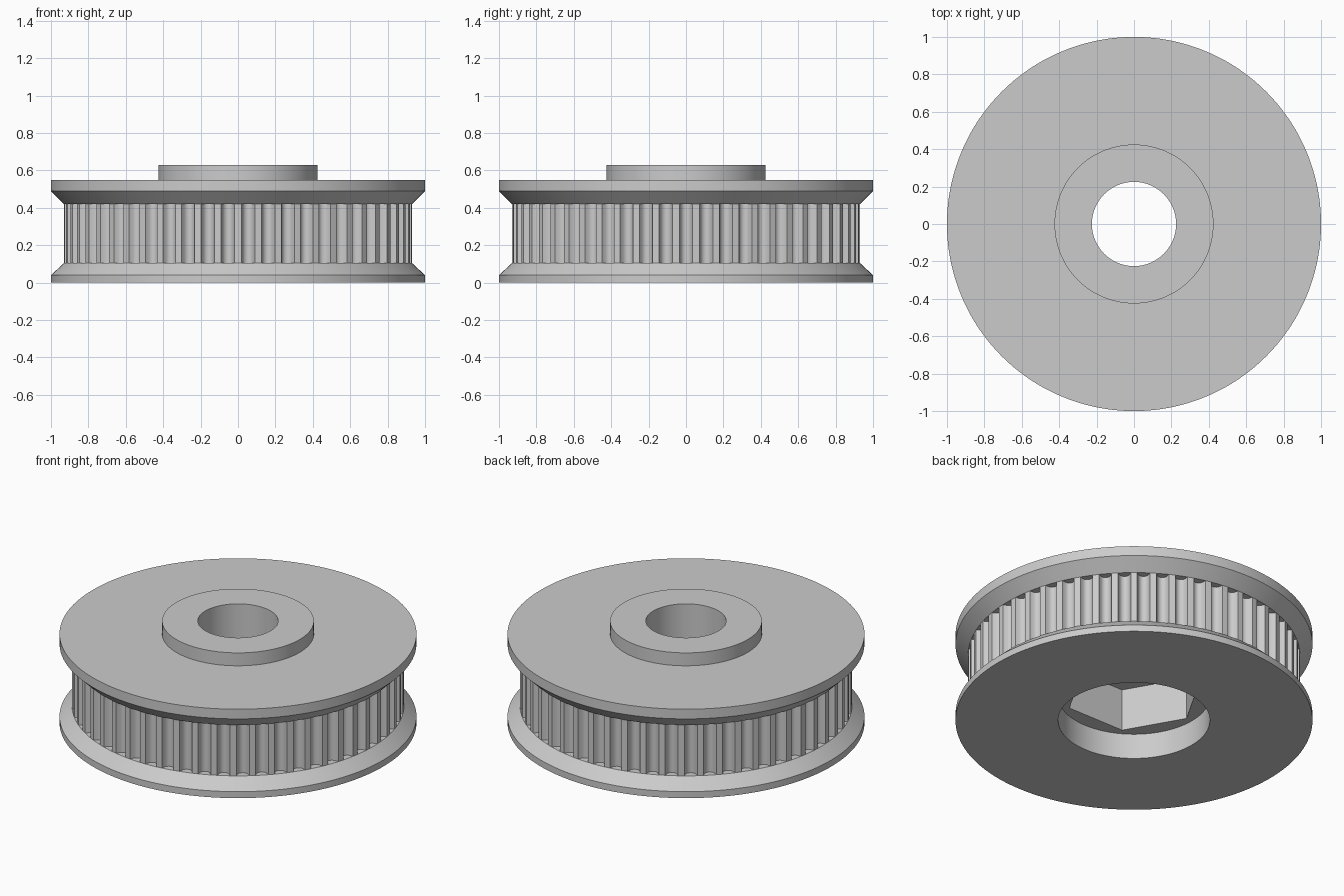
import bpy
import bmesh
import math

cube = bpy.data.objects.get("Cube")
if cube:
    bpy.data.objects.remove(cube, do_unlink=True)

TEETH = 54
STEPS = 12                      # points per tooth pitch
COUNT = TEETH * STEPS
GROOVE_DEPTH = 0.042
RIM, DRUM, HUB, BORE = 1.0, 0.93, 0.425, 0.225
HEX_FLAT = 0.333                # centre to flat of the nut pocket

grey = bpy.data.materials.new("plain grey")
grey.use_nodes = True
grey.diffuse_color = (0.6, 0.6, 0.6, 1)
grey.node_tree.nodes["Principled BSDF"].inputs["Base Color"].default_value = (0.6, 0.6, 0.6, 1)


def toothed(i):
    """Radius of the drum with round belt grooves."""
    k = (i + STEPS // 2) % STEPS - STEPS // 2
    half = STEPS / 3
    return DRUM - GROOVE_DEPTH * math.sqrt(max(0, 1 - (k / half) ** 2))


def hexagon(i):
    """Radius of the six-sided nut pocket."""
    a = (2 * math.pi * i / COUNT) % (math.pi / 3)
    return HEX_FLAT / math.cos(a - math.pi / 6)


def ring_stack(name, rings):
    """Skin a list of (radius or radius function, height) rings."""
    bm = bmesh.new()
    loops = []
    for radius, z in rings:
        loop = []
        for i in range(COUNT):
            r = radius(i) if callable(radius) else radius
            a = 2 * math.pi * i / COUNT
            loop.append(bm.verts.new((r * math.cos(a), r * math.sin(a), z)))
        loops.append(loop)
    for low, high in zip(loops, loops[1:]):
        for i in range(COUNT):
            j = (i + 1) % COUNT
            bm.faces.new((low[i], low[j], high[j], high[i]))
    bmesh.ops.remove_doubles(bm, verts=bm.verts, dist=1e-5)
    mesh = bpy.data.meshes.new(name)
    bm.to_mesh(mesh)
    bm.free()
    mesh.materials.append(grey)
    obj = bpy.data.objects.new(name, mesh)
    bpy.context.collection.objects.link(obj)
    bpy.ops.object.select_all(action="DESELECT")
    obj.select_set(True)
    bpy.context.view_layer.objects.active = obj
    bpy.ops.object.shade_smooth_by_angle(angle=math.radians(35))


# Lower flange with the round recess in its underside
ring_stack("lower_flange", [(HUB, 0.156), (HUB, 0), (RIM, 0), (RIM, 0.04), (DRUM, 0.105)])

# Grooved belt drum, with the ledges that close the groove ends
ring_stack("toothed_drum", [(DRUM, 0.105), (toothed, 0.105), (toothed, 0.42), (DRUM, 0.42)])

# Upper flange
ring_stack("upper_flange", [(DRUM, 0.42), (RIM, 0.49), (RIM, 0.55), (HUB, 0.55)])

# Raised hub and round bore
ring_stack("hub", [(HUB, 0.55), (HUB, 0.63), (BORE, 0.63), (BORE, 0.416)])

# Six-sided nut pocket between bore and recess
ring_stack("nut_pocket", [(BORE, 0.416), (hexagon, 0.416), (hexagon, 0.156), (HUB, 0.156)])
